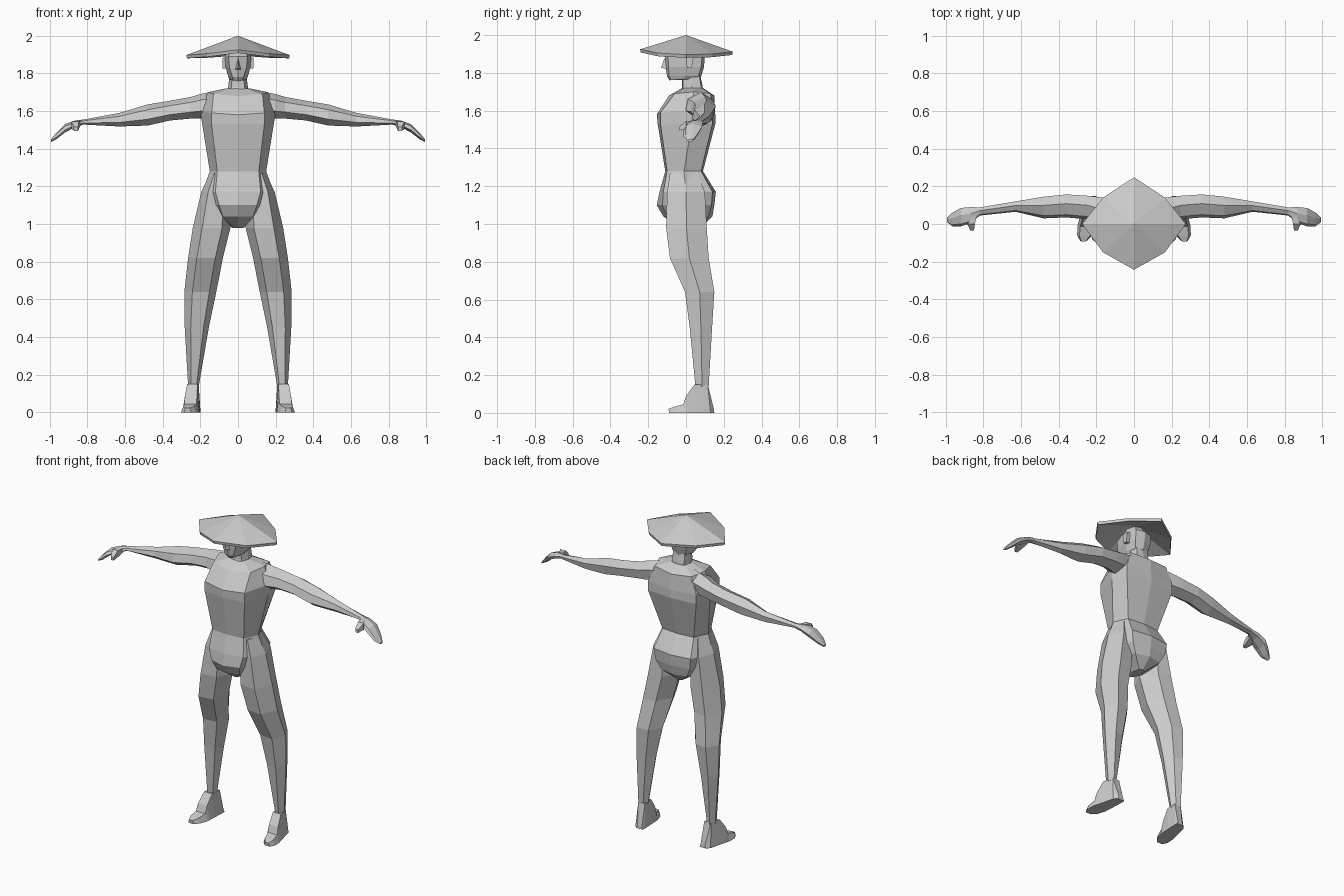
import bpy, bmesh
from mathutils import Vector

grey = bpy.data.materials.new("plain grey")
grey.diffuse_color = (0.6, 0.6, 0.6, 1)


def loft(name, rings, sides=(1,)):
    """Skin a list of rings of equal length, cap both ends; one object per side."""
    for s in sides:
        bm = bmesh.new()
        rows = [[bm.verts.new((s * p[0], p[1], p[2])) for p in r] for r in rings]
        n = len(rows[0])
        for a, b in zip(rows, rows[1:]):
            for i in range(n):
                j = (i + 1) % n
                bm.faces.new((a[i], a[j], b[j], b[i]))
        bm.faces.new(rows[0])
        bm.faces.new(rows[-1])
        bmesh.ops.recalc_face_normals(bm, faces=bm.faces)
        me = bpy.data.meshes.new(name)
        bm.to_mesh(me)
        bm.free()
        me.materials.append(grey)
        label = name if len(sides) == 1 else ("left_" if s > 0 else "right_") + name
        bpy.context.collection.objects.link(bpy.data.objects.new(label, me))


def body_ring(z, yc, xf, yf, xs, ys, xb, yb, ybc, dz=0):
    """Symmetric eight-point section; dz lifts the side points."""
    return [(0, yc, z), (xf, yf, z + dz / 2), (xs, ys, z + dz), (xb, yb, z + dz / 2),
            (0, ybc, z), (-xb, yb, z + dz / 2), (-xs, ys, z + dz), (-xf, yf, z + dz / 2)]


BOTH = (1, -1)

# Torso, from crotch to collar
loft("torso", [body_ring(*r) for r in (
    (0.98, -0.03, 0.015, -0.02, 0.03, 0.02, 0.02, 0.07, 0.08),
    (1.04, -0.12, 0.08, -0.10, 0.12, 0.0, 0.09, 0.12, 0.14),
    (1.10, -0.155, 0.10, -0.125, 0.17, 0.0, 0.12, 0.135, 0.15),
    (1.17, -0.14, 0.12, -0.12, 0.19, 0.0, 0.13, 0.14, 0.158),
    (1.28, -0.11, 0.11, -0.10, 0.15, -0.01, 0.11, 0.08, 0.09),
    (1.53, -0.15, 0.14, -0.135, 0.19, 0.03, 0.17, 0.14, 0.155),
    (1.58, -0.155, 0.14, -0.135, 0.20, 0.03, 0.17, 0.14, 0.155, 0.02),
    (1.68, -0.09, 0.13, -0.06, 0.16, 0.04, 0.13, 0.13, 0.15, 0.02),
    (1.72, -0.02, 0.045, -0.01, 0.065, 0.03, 0.05, 0.08, 0.09))])

# Neck and head
loft("neck", [body_ring(*r) for r in (
    (1.69, -0.03, 0.04, -0.02, 0.06, 0.03, 0.045, 0.08, 0.09),
    (1.73, -0.02, 0.035, -0.015, 0.052, 0.03, 0.042, 0.08, 0.088),
    (1.79, -0.02, 0.03, -0.015, 0.045, 0.03, 0.04, 0.07, 0.075))])
loft("head", [body_ring(*r) for r in (
    (1.757, -0.085, 0.02, -0.08, 0.045, -0.01, 0.03, 0.04, 0.05, 0.01),
    (1.78, -0.10, 0.03, -0.09, 0.053, 0.0, 0.045, 0.065, 0.08, 0.005),
    (1.83, -0.108, 0.045, -0.092, 0.065, 0.0, 0.055, 0.08, 0.095),
    (1.89, -0.113, 0.05, -0.095, 0.07, 0.0, 0.055, 0.085, 0.10),
    (1.935, -0.06, 0.035, -0.05, 0.05, 0.0, 0.035, 0.05, 0.06))])
loft("nose", [[(-0.016, -0.1, 1.82), (0.016, -0.1, 1.82), (0, -0.132, 1.828)],
              [(-0.006, -0.1, 1.875), (0.006, -0.1, 1.875), (0, -0.115, 1.875)]])
loft("ear", [[(x, 0.0, 1.885), (x, 0.04, 1.885), (x, 0.03, 1.825), (x, 0.005, 1.825)]
             for x in (0.055, 0.083)], BOTH)


# Wide faceted hat: outer cone, thin rim, hollow underside
def hat():
    half = [(0, -0.243, 1.925), (0.165, -0.15, 1.905), (0.275, 0, 1.897),
            (0.165, 0.14, 1.90), (0, 0.248, 1.912)]
    rim = half + [(-x, y, z) for x, y, z in half[3:0:-1]]
    bm = bmesh.new()
    top = [bm.verts.new(p) for p in rim]
    low = [bm.verts.new((x * 0.985, y * 0.985, z - 0.017)) for x, y, z in rim]
    peak, hollow = bm.verts.new((0, 0, 2.0)), bm.verts.new((0, 0, 1.97))
    for i in range(8):
        j = (i + 1) % 8
        bm.faces.new((top[i], top[j], peak))
        bm.faces.new((low[j], low[i], hollow))
        bm.faces.new((low[i], low[j], top[j], top[i]))
    bmesh.ops.recalc_face_normals(bm, faces=bm.faces)
    me = bpy.data.meshes.new("hat")
    bm.to_mesh(me)
    bm.free()
    me.materials.append(grey)
    bpy.context.collection.objects.link(bpy.data.objects.new("hat", me))


hat()


# Legs: z, outer x, inner x, front y, back y
def leg_ring(z, xo, xi, yf, yb):
    w, ym = xo - xi, (yf + yb) / 2
    return [(xo, ym, z), (xo - 0.25 * w, yf, z), (xi + 0.22 * w, yf + 0.01, z),
            (xi, ym, z), (xi + 0.3 * w, yb - 0.01, z), (xo - 0.25 * w, yb, z)]


loft("leg", [leg_ring(*r) for r in (
    (1.27, 0.148, 0.06, -0.085, 0.06),
    (1.17, 0.195, 0.05, -0.10, 0.10),
    (0.98, 0.24, 0.04, -0.105, 0.11),
    (0.82, 0.265, 0.08, -0.085, 0.12),
    (0.64, 0.285, 0.115, -0.005, 0.15),
    (0.45, 0.283, 0.155, 0.02, 0.138),
    (0.14, 0.265, 0.208, 0.05, 0.12))], BOTH)

# Feet, heel to toe: y, centre x, half width, top z
loft("foot", [[(c - w, y, 0), (c + w, y, 0), (c + w * 0.7, y - t * 0.1, t),
               (c - w * 0.7, y - t * 0.1, t)] for y, c, w, t in (
    (0.15, 0.222, 0.022, 0.02), (0.13, 0.232, 0.033, 0.15), (0.06, 0.242, 0.04, 0.15),
    (0.01, 0.25, 0.045, 0.09), (-0.01, 0.253, 0.047, 0.045), (-0.06, 0.262, 0.04, 0.032),
    (-0.09, 0.268, 0.018, 0.022))], BOTH)


# Arms and hands: x, top z, bottom z, front y, back y
def arm_ring(x, zt, zb, yf, yb):
    h, d = zt - zb, yb - yf
    return [(x, yf + 0.6 * d, zt), (x, yf + 0.12 * d, zt - 0.25 * h), (x, yf, zb + 0.3 * h),
            (x, yf + 0.4 * d, zb), (x, yb - 0.1 * d, zb + 0.2 * h), (x, yb, zt - 0.3 * h)]


loft("arm", [arm_ring(*r) for r in (
    (0.10, 1.71, 1.57, -0.02, 0.13), (0.20, 1.69, 1.56, 0.0, 0.145),
    (0.25, 1.675, 1.56, 0.025, 0.15), (0.36, 1.655, 1.55, 0.035, 0.157),
    (0.48, 1.635, 1.523, 0.03, 0.145), (0.63, 1.59, 1.518, 0.065, 0.12),
    (0.82, 1.555, 1.528, 0.045, 0.088))], BOTH)
loft("hand", [arm_ring(*r) for r in (
    (0.82, 1.555, 1.528, 0.045, 0.088), (0.865, 1.55, 1.515, 0.005, 0.09),
    (0.92, 1.53, 1.485, -0.012, 0.085), (0.965, 1.485, 1.45, -0.012, 0.06),
    (0.993, 1.45, 1.435, 0.01, 0.035))], BOTH)
loft("thumb", [[(x - w, y, z - w), (x + w, y, z - w), (x + w, y, z + w), (x - w, y, z + w)]
               for x, y, z, w in ((0.85, 0.04, 1.535, 0.013), (0.865, 0.0, 1.525, 0.02),
                                  (0.86, -0.035, 1.505, 0.01))], BOTH)
